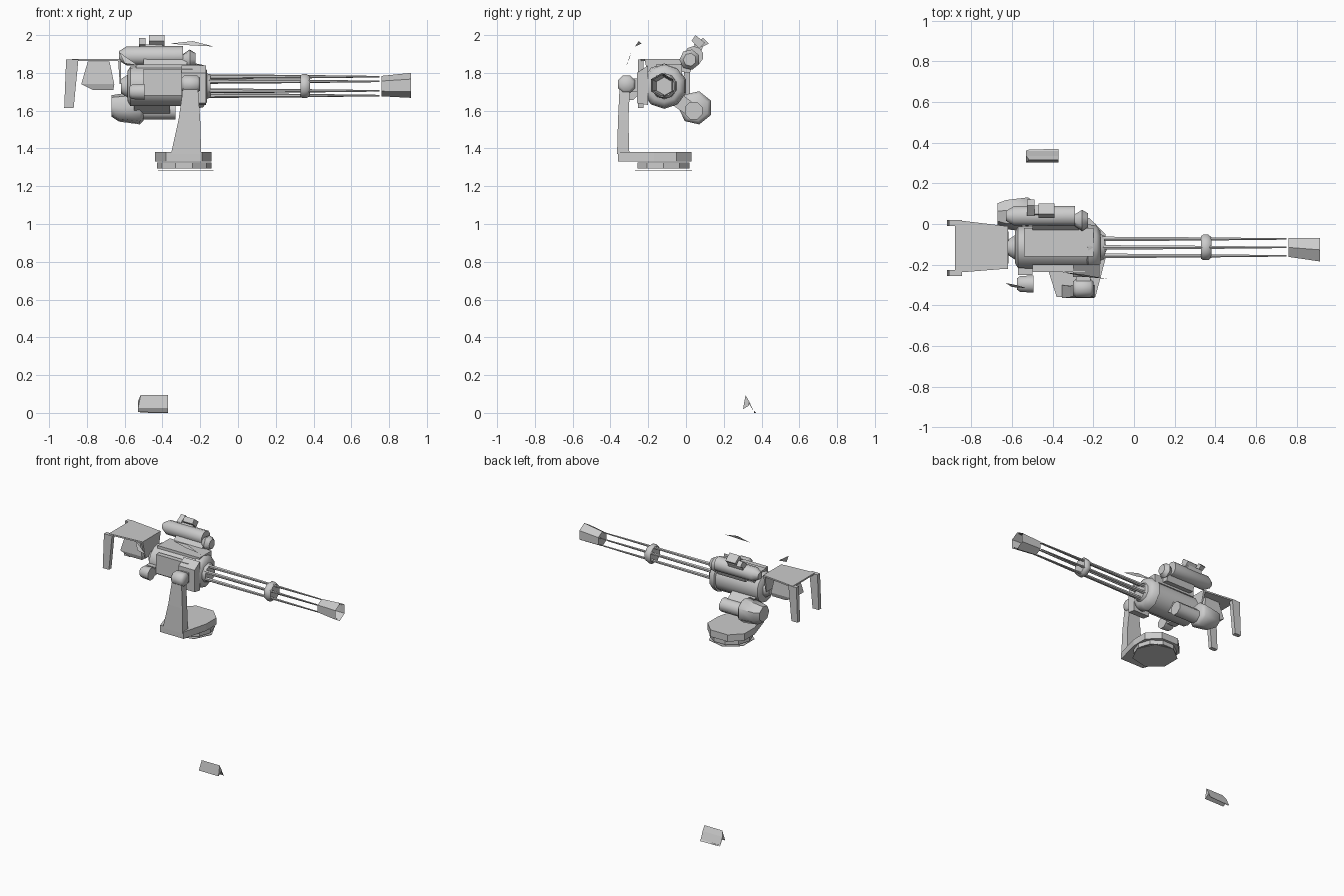
import bpy, math
from math import cos, sin, pi

if "Cube" in bpy.data.objects:
    bpy.data.objects.remove(bpy.data.objects["Cube"])


def mesh(name, verts, faces, smooth=False):
    me = bpy.data.meshes.new(name)
    me.from_pydata(verts, [], faces)
    me.validate()
    ob = bpy.data.objects.new(name, me)
    bpy.context.collection.objects.link(ob)
    if smooth:
        bpy.ops.object.select_all(action='DESELECT')
        ob.select_set(True)
        bpy.context.view_layer.objects.active = ob
        bpy.ops.object.shade_smooth_by_angle(angle=math.radians(50))
    return ob


def loft(name, rings, caps=True, smooth=False):
    """Skin a list of equal-length point rings."""
    n = len(rings[0])
    verts = [p for r in rings for p in r]
    faces = [(k*n + i, k*n + (i+1) % n, (k+1)*n + (i+1) % n, (k+1)*n + i)
             for k in range(len(rings)-1) for i in range(n)]
    if caps:
        faces += [tuple(range(n))[::-1], tuple(range(len(verts)-n, len(verts)))]
    return mesh(name, verts, faces, smooth)


def lathe_x(name, prof, cy, cz, n=12, caps=True):
    """Turned part along x; prof = (x, radius) or (x, radius, dy, dz)."""
    rings = []
    for p in prof:
        x, r, dy, dz = (*p, 0, 0)[:4] if len(p) == 2 else p
        rings.append([(x, cy + dy + r*cos(2*pi*(i+.5)/n), cz + dz + r*sin(2*pi*(i+.5)/n))
                      for i in range(n)])
    return loft(name, rings, caps, True)


def rect_xy(x0, x1, y0, y1, z):
    return [(x0, y0, z), (x1, y0, z), (x1, y1, z), (x0, y1, z)]


def box(name, x0, x1, y0, y1, z0, z1):
    return loft(name, [rect_xy(x0, x1, y0, y1, z0), rect_xy(x0, x1, y0, y1, z1)])


def prism_x(name, yz, x0, x1):
    return loft(name, [[(x, y, z) for y, z in yz] for x in (x0, x1)])


def prism_z(name, xy, z0, z1):
    return loft(name, [[(x, y, z) for x, y in xy] for z in (z0, z1)])


CY, CZ = -0.115, 1.73   # gun axis

# Receiver, rear cap and front collar
lathe_x("receiver", [(-.585, .08), (-.57, .105), (-.22, .107)], CY, CZ, 14)
lathe_x("rear_cap", [(-.62, .04), (-.585, .065), (-.56, .065)], CY, CZ, 8)
lathe_x("front_collar", [(-.235, .1), (-.225, .12), (-.185, .112), (-.165, .085)], CY, CZ, 10)
lathe_x("barrel_hub", [(-.18, .075), (-.145, .06)], CY, CZ, 10)
box("receiver_side_plate", -.5, -.24, -.235, -.2, 1.68, 1.82)
box("receiver_top_rail", -.54, -.2, -.16, -.02, 1.79, 1.845)

# Rotating barrels
for i in range(6):
    a = pi/6 + i*pi/3
    lathe_x(f"barrel_{i+1}", [(-.17, .013), (.34, .009), (.75, .004)],
            CY + .048*cos(a), CZ + .05*sin(a), 6)
lathe_x("barrel_clamp", [(.33, .06), (.34, .068), (.365, .068), (.38, .055)], CY, CZ, 8)

# Open flared muzzle
lathe_x("muzzle", [(.915, .066, -.012, .004), (.76, .054, 0, 0),
                   (.765, .047, 0, 0), (.915, .058, -.012, .004)], CY, CZ, 6, False)
lathe_x("muzzle_back", [(.76, .054), (.768, .05)], CY, CZ, 6)

# Upper tube with front flare and tapered tail
lathe_x("upper_tube", [(-.63, .025), (-.59, .05), (-.29, .052)], .04, 1.89, 10)
lathe_x("upper_tube_flare", [(-.3, .025), (-.255, .055), (-.225, .035)], .02, 1.87, 7)
prism_x("upper_tube_bracket", [(-.06, 1.81), (.02, 1.8), (.05, 1.87), (0, 1.88)], -.5, -.27)
prism_x("sight_box", [(.03, 1.97), (.07, 1.93), (.10, 1.96), (.05, 2.0)], -.47, -.39)
prism_x("sight_eyepiece", [(.04, 1.95), (.07, 1.93), (.12, 1.955), (.09, 1.985)], -.525, -.49)
prism_x("sight_foot", [(.03, 1.92), (.075, 1.9), (.09, 1.94), (.05, 1.95)], -.52, -.4)

# Lower motor drum and flared rear
lathe_x("motor_drum", [(-.52, .05), (-.33, .05)], .04, 1.60, 8)
lathe_x("motor_housing", [(-.67, .058, 0, .01), (-.63, .075, 0, 0),
                          (-.52, .09, 0, 0), (-.5, .07, 0, 0)], .05, 1.615, 7)
prism_x("motor_bracket", [(-.1, 1.65), (.0, 1.58), (.04, 1.64), (-.04, 1.7)], -.55, -.36)

# Rear grip frame: plate, two legs, bent front tab
loft("grip_plate", [[(-.88, -.24, z), (-.63, -.22, z), (-.63, -.01, z), (-.88, .02, z)]
                    for z in (1.862, 1.873)])
for side, y0 in (("near", -.255), ("far", -.01)):
    loft(f"grip_leg_{side}", [rect_xy(-.92, -.87, y0, y0 + .03, 1.615),
                              rect_xy(-.91, -.845, y0, y0 + .03, 1.87)])
loft("grip_front_tab", [rect_xy(-.626, -.618, -.19, -.04, 1.74),
                        rect_xy(-.635, -.62, -.22, -.01, 1.873)])
loft("grip_control_box", [rect_xy(-.77, -.66, -.17, -.06, 1.71),
                          rect_xy(-.83, -.655, -.18, -.05, 1.74),
                          rect_xy(-.795, -.68, -.17, -.06, 1.86)])

# Side feed unit
lathe_x("side_feed", [(-.575, .03), (-.56, .042), (-.495, .046)], -.295, 1.70, 8)
box("side_feed_mount", -.57, -.5, -.25, -.19, 1.67, 1.73)

# Thin guard fragments above the near side
mesh("guard_fin", [(-.36, -.235, 1.955), (-.24, -.25, 1.968), (-.13, -.27, 1.94),
                   (-.24, -.26, 1.945)], [(0, 1, 2, 3)])
mesh("guard_sliver", [(-.63, -.29, 1.91), (-.58, -.30, 1.875), (-.53, -.315, 1.84),
                      (-.6, -.31, 1.85)], [(0, 1, 2, 3)])

# Tapered support arm and its trunnion
loft("support_arm", [rect_xy(-.355, -.195, -.365, -.30, 1.37),
                     rect_xy(-.315, -.2, -.36, -.305, 1.55),
                     rect_xy(-.285, -.215, -.35, -.295, 1.76)])
lathe_x("arm_head", [(-.30, .035), (-.285, .05), (-.215, .05), (-.2, .035)], -.315, 1.74, 8)
box("trunnion", -.285, -.215, -.32, -.2, 1.70, 1.77)
prism_x("trunnion_cheek", [(-.26, 1.64), (-.2, 1.63), (-.2, 1.84), (-.26, 1.80)], -.30, -.17)

# Mounting base: plate running out to the arm, turntable, bottom disc
prism_z("base_plate", [(-.38, -.36), (-.19, -.36), (-.14, -.17), (-.14, -.05), (-.22, .03),
                       (-.36, .03), (-.44, -.05), (-.44, -.17)], 1.33, 1.38)
for name, r, z0, z1, n in (("turntable", .145, 1.295, 1.325, 10), ("bottom_disc", .155, 1.283, 1.287, 7)):
    prism_z(name, [(-.285 + r*cos(2*pi*i/n), -.12 + r*sin(2*pi*i/n)) for i in range(n)], z0, z1)

# Folded metal fragment on the ground
for name, yz in (("ground_fragment_upper", [(.315, .095), (.335, .06), (.36, .005), (.33, .055)]),
                 ("ground_fragment_lower", [(.315, .095), (.33, .055), (.335, .04), (.302, .02)])):
    loft(name, [[(-.53 + (.015 if z > .08 else 0), y, z) for y, z in yz],
                [(-.37, y, z) for y, z in yz]])
mesh("ground_fragment_lip", [(-.53, .36, 0), (-.37, .36, .01), (-.37, .37, .0), (-.52, .365, .0)],
     [(0, 1, 2, 3)])
